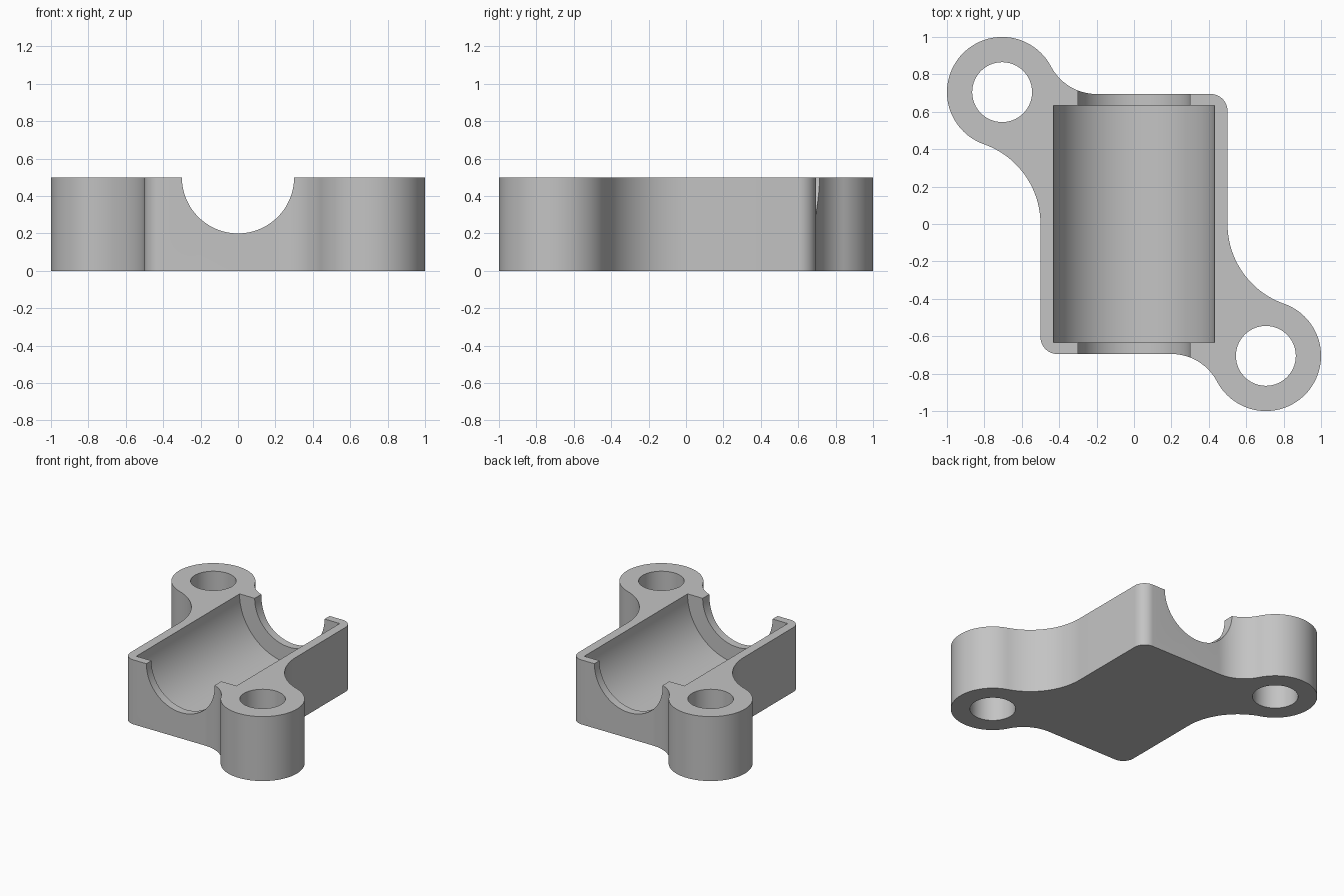
import bpy
import bmesh
from math import atan2, cos, pi, sin, hypot
from mathutils import Matrix, Vector

if "Cube" in bpy.data.objects:
    bpy.data.objects.remove(bpy.data.objects["Cube"])

HALF_X, HALF_Y, HEIGHT = 0.5, 0.695, 0.5
LUG, LUG_R, HOLE_R = Vector((-0.705, 0.705)), 0.295, 0.16
SIDE_R, END_R, CORNER_R = 0.452, 0.2755, 0.09
SEGMENTS = 96

grey = bpy.data.materials.new("plain grey")
grey.use_nodes = True
colour = (0.55, 0.55, 0.55, 1)
grey.diffuse_color = colour
grey.node_tree.nodes["Principled BSDF"].inputs["Base Color"].default_value = colour


def arc(centre, radius, start, end, steps=24):
    return [centre + radius * Vector((cos(a), sin(a)))
            for a in (start + (end - start) * i / steps for i in range(steps + 1))]


def angle_to(origin, target):
    d = target - origin
    return atan2(d.y, d.x)


def make_object(name, bm):
    bmesh.ops.recalc_face_normals(bm, faces=bm.faces)
    mesh = bpy.data.meshes.new(name)
    bm.to_mesh(mesh)
    bm.free()
    mesh.materials.append(grey)
    obj = bpy.data.objects.new(name, mesh)
    bpy.context.collection.objects.link(obj)
    return obj


def lathe(name, profile, matrix):
    """Closed solid of revolution about local z from (radius, height) pairs."""
    bm = bmesh.new()
    rings = [[bm.verts.new((r * cos(a), r * sin(a), h))
              for a in (2 * pi * (i + 0.5) / SEGMENTS for i in range(SEGMENTS))]
             for r, h in profile]
    for low, high in zip(rings, rings[1:]):
        for i in range(SEGMENTS):
            j = (i + 1) % SEGMENTS
            bm.faces.new((low[i], low[j], high[j], high[i]))
    bm.faces.new(rings[0])
    bm.faces.new(rings[-1])
    bm.transform(matrix)
    obj = make_object(name, bm)
    obj.hide_render = True
    return obj


# Half outline: side fillet, lug, end fillet, rounded corner
side = Vector((-HALF_X - SIDE_R, 0))
end = Vector((-0.2, HALF_Y + END_R))
corner = Vector((HALF_X - CORNER_R, HALF_Y - CORNER_R))
half = arc(side, SIDE_R, 0, angle_to(side, LUG))
half += arc(LUG, LUG_R, angle_to(LUG, side) + 2 * pi, angle_to(LUG, end), 64)[1:]
half += arc(end, END_R, angle_to(end, LUG) + 2 * pi, 1.5 * pi)[1:]
half += arc(corner, CORNER_R, pi / 2, 0, 12)
outline = half + [-p for p in half]

# Extruded housing body
bm = bmesh.new()
base = bm.faces.new([bm.verts.new((p.x, p.y, 0)) for p in outline])
top = bmesh.ops.extrude_face_region(bm, geom=[base])
bmesh.ops.translate(bm, vec=(0, 0, HEIGHT),
                    verts=[v for v in top["geom"] if isinstance(v, bmesh.types.BMVert)])
housing = make_object("bearing_housing", bm)

# Stepped bore and the two bolt holes
lie_down = Matrix.Translation((0, 0, HEIGHT)) @ Matrix.Rotation(pi / 2, 4, "X")
cutters = [lathe("bore_cutter", [(0.3, -1.2), (0.3, -0.633), (0.43, -0.633),
                                 (0.43, 0.633), (0.3, 0.633), (0.3, 1.2)], lie_down)]
for sign in (1, -1):
    place = Matrix.Translation((sign * LUG.x, sign * LUG.y, 0))
    cutters.append(lathe("bolt_hole_cutter", [(HOLE_R, -0.2), (HOLE_R, 0.8)], place))

bpy.ops.object.select_all(action="DESELECT")
bpy.context.view_layer.objects.active = housing
housing.select_set(True)
for cutter in cutters:
    mod = housing.modifiers.new("cut", "BOOLEAN")
    mod.operation = "DIFFERENCE"
    mod.solver = "EXACT"
    mod.object = cutter
    bpy.ops.object.modifier_apply(modifier=mod.name)
    bpy.data.objects.remove(cutter)

bpy.ops.object.shade_smooth_by_angle(angle=pi / 6)
